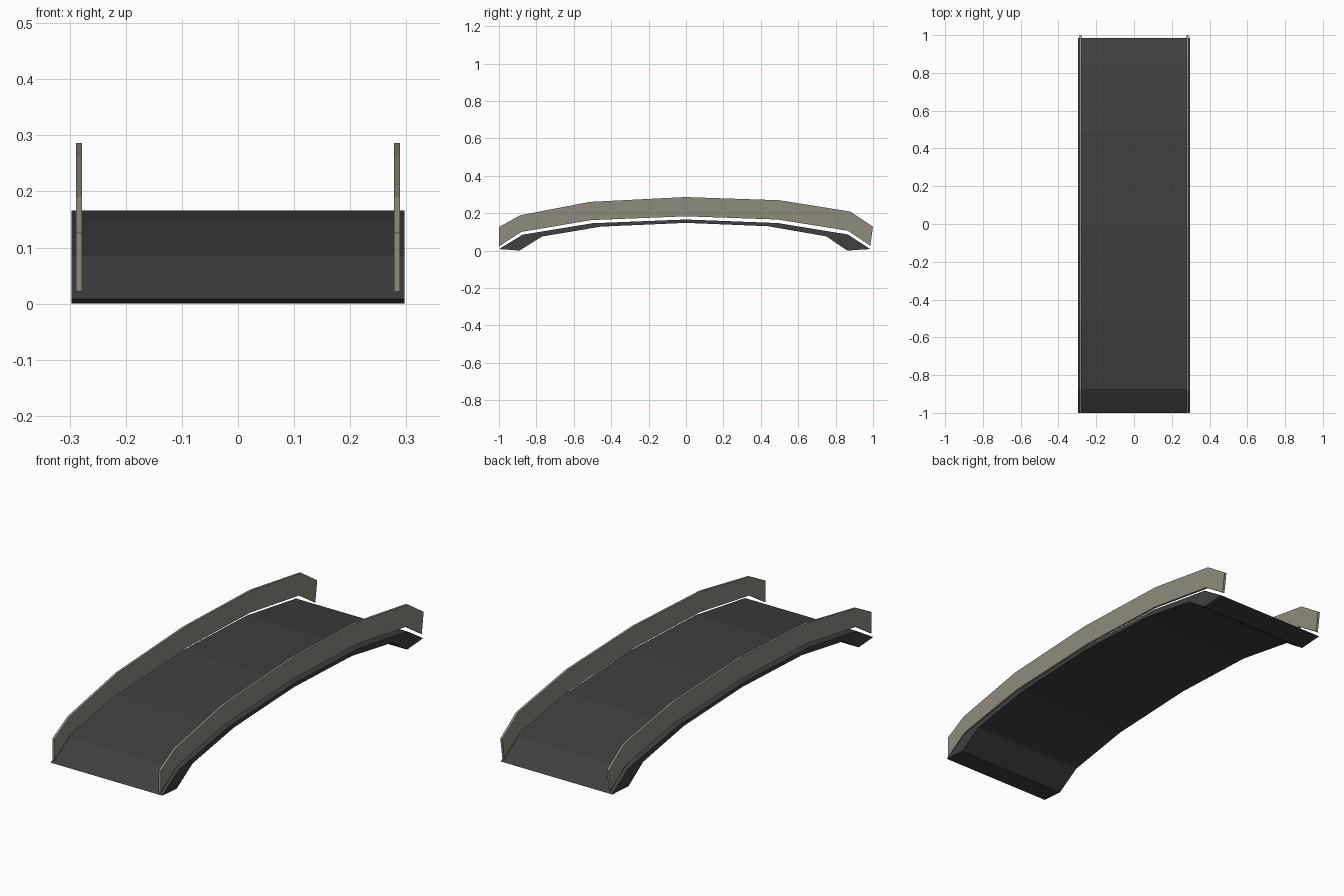
import bpy, bmesh

if "Cube" in bpy.data.objects:
    bpy.data.objects.remove(bpy.data.objects["Cube"])


def material(name, color):
    m = bpy.data.materials.new(name)
    m.diffuse_color = (*color, 1)
    m.use_nodes = True
    m.node_tree.nodes["Principled BSDF"].inputs["Base Color"].default_value = m.diffuse_color
    return m


def extrude_strip(name, top, bottom, x0, x1, mat):
    """Solid arched strip: (y, z) top and bottom edges swept from x0 to x1."""
    bm = bmesh.new()
    rows = [[bm.verts.new((x, y, z)) for (y, z) in line]
            for x in (x0, x1) for line in (top, bottom)]
    t0, b0, t1, b1 = rows
    for i in range(len(top) - 1):
        for a, b in ((t0, t1), (t1, b1), (b1, b0), (b0, t0)):
            bm.faces.new((a[i], b[i], b[i + 1], a[i + 1]))
    for i in (0, -1):
        bm.faces.new((t0[i], t1[i], b1[i], b0[i]))
    bmesh.ops.recalc_face_normals(bm, faces=bm.faces)
    me = bpy.data.meshes.new(name)
    bm.to_mesh(me)
    bm.free()
    me.materials.append(mat)
    ob = bpy.data.objects.new(name, me)
    bpy.context.collection.objects.link(ob)
    return ob


dark = material("dark_asphalt", (0.05, 0.05, 0.05))
stone = material("stone", (0.28, 0.26, 0.21))

# Arched deck with thick feet at both ends
deck_top = [(-1, 0.008), (-0.873, 0.085), (-0.5, 0.146), (0, 0.166),
            (0.49, 0.147), (0.865, 0.086), (0.985, 0.008)]
deck_bottom = [(-0.89, 0.0), (-0.77, 0.075), (-0.455, 0.128), (0, 0.148),
               (0.44, 0.13), (0.75, 0.076), (0.862, 0.0)]
extrude_strip("deck", deck_top, deck_bottom, -0.297, 0.297, dark)

# Thin side rails hovering just above the deck
rail_top = [(-1, 0.126), (-0.885, 0.189), (-0.515, 0.26), (-0.005, 0.286),
            (0.5, 0.269), (0.88, 0.208), (1, 0.127)]
rail_bottom = [(-1, 0.022), (-0.88, 0.1), (-0.505, 0.163), (0, 0.183),
               (0.49, 0.166), (0.865, 0.106), (0.985, 0.026)]
for side, name in ((-1, "left_rail"), (1, "right_rail")):
    extrude_strip(name, rail_top, rail_bottom, side * 0.278, side * 0.289, stone)
